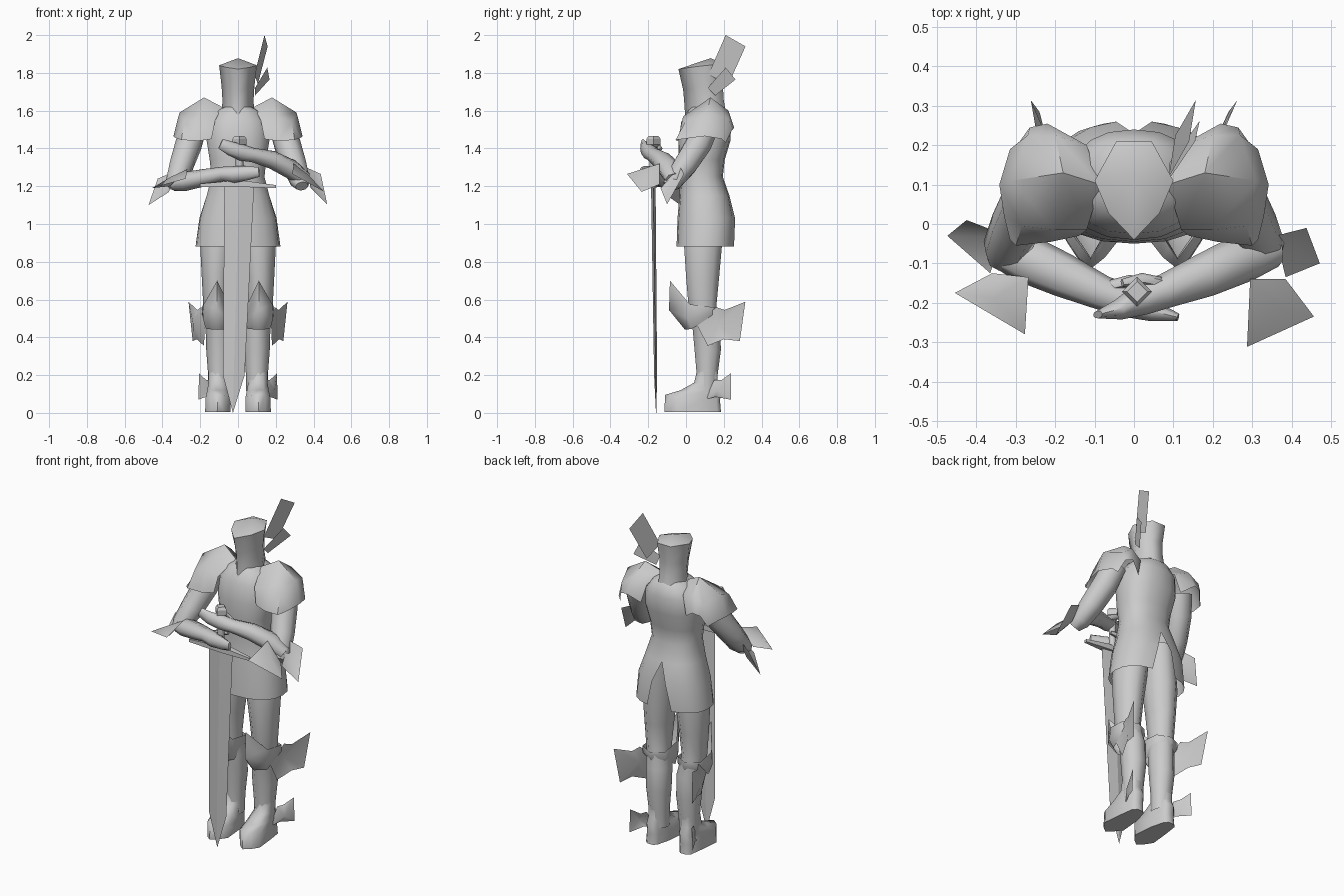
import bpy, bmesh, math
from mathutils import Vector

steel = bpy.data.materials.new("steel_grey")
steel.diffuse_color = (0.6, 0.6, 0.6, 1)


def make(name, verts, faces, angle=60):
    """Mesh object from points and faces, welded and smooth shaded."""
    mesh = bpy.data.meshes.new(name)
    mesh.from_pydata([tuple(v) for v in verts], [], faces)
    bm = bmesh.new()
    bm.from_mesh(mesh)
    bmesh.ops.remove_doubles(bm, verts=bm.verts, dist=0.0005)
    bmesh.ops.recalc_face_normals(bm, faces=bm.faces)
    bm.to_mesh(mesh)
    bm.free()
    mesh.materials.append(steel)
    ob = bpy.data.objects.new(name, mesh)
    bpy.context.collection.objects.link(ob)
    bpy.ops.object.select_all(action='DESELECT')
    ob.select_set(True)
    bpy.context.view_layer.objects.active = ob
    bpy.ops.object.shade_smooth_by_angle(angle=math.radians(angle))
    return ob


def loft(name, rings, closed=True, caps=(True, True), angle=60):
    """Skin a stack of equally long point rings."""
    n = len(rings[0])
    verts = [p for r in rings for p in r]
    faces = []
    for i in range(len(rings) - 1):
        for j in range(n if closed else n - 1):
            k = (j + 1) % n
            faces.append((i * n + j, i * n + k, (i + 1) * n + k, (i + 1) * n + j))
    if caps[0]:
        faces.append(tuple(range(n)))
    if caps[1]:
        faces.append(tuple(range((len(rings) - 1) * n, len(rings) * n)))
    return make(name, verts, faces, angle)


def ellipse(cx, rx, cy, ry, z, n=10):
    return [(cx + rx * math.cos(2 * math.pi * i / n),
             cy + ry * math.sin(2 * math.pi * i / n), z) for i in range(n)]


def limb(name, path, n=8):
    """Tube along points (x, y, z, depth radius, height radius)."""
    pts = [Vector(p[:3]) for p in path]
    rings = []
    for i, p in enumerate(path):
        d = (pts[min(i + 1, len(pts) - 1)] - pts[max(i - 1, 0)]).normalized()
        side = d.cross(Vector((0, 0, 1))).normalized()
        up = side.cross(d)
        rings.append([pts[i] + side * p[3] * math.cos(2 * math.pi * k / n)
                      + up * p[4] * math.sin(2 * math.pi * k / n) for k in range(n)])
    return loft(name, rings)


def fan(name, corners, bulge):
    """Flared plate: an outline joined to a raised middle point."""
    n = len(corners)
    c = sum((Vector(p) for p in corners), Vector()) / n + Vector(bulge)
    return make(name, list(corners) + [c], [(i, (i + 1) % n, n) for i in range(n)], 80)


def flip(pts, s):
    return [(s * p[0], p[1], p[2]) for p in pts]


# Torso and skirt: open seam at the back forms the skirt slit
body = []
for z, w, front, back, gap in [
        (0.88, 0.225, -0.05, 0.26, 0.3), (1.03, 0.205, -0.045, 0.262, 0.17),
        (1.15, 0.168, -0.035, 0.23, 0), (1.25, 0.142, -0.03, 0.195, 0),
        (1.34, 0.152, -0.04, 0.205, 0), (1.44, 0.168, -0.04, 0.235, 0),
        (1.54, 0.16, -0.025, 0.24, 0), (1.6, 0.115, 0.01, 0.22, 0), (1.62, 0.07, 0.03, 0.2, 0)]:
    ring, n = [], 18
    for i in range(n + 1):
        a = math.pi / 2 + gap + (2 * math.pi - 2 * gap) * i / n
        c, s = math.cos(a), math.sin(a)
        ring.append((w * math.copysign(abs(c) ** 0.85, c),
                     (front + back) / 2 + (back - front) / 2 * math.copysign(abs(s) ** 0.85, s), z))
    body.append(ring)
loft("torso_and_skirt", body, closed=False, caps=(False, False))

# Helmet: wedge shaped, pointed at the front, peaked on top
helm = []
for z, w, front, back in [(1.58, 0.088, -0.005, 0.21), (1.64, 0.082, -0.008, 0.2),
                          (1.72, 0.087, -0.015, 0.195), (1.83, 0.1, -0.04, 0.21)]:
    mid = front + 0.6 * (back - front)
    helm.append([(0, front, z - 0.01), (w * 0.65, front + 0.068, z), (w, mid, z + 0.01),
                 (w * 0.45, back, z + 0.015), (-w * 0.45, back, z + 0.015),
                 (-w, mid, z + 0.01), (-w * 0.65, front + 0.068, z)])
loft("helmet", helm, caps=(False, False), angle=150)
make("helmet_crown", helm[-1] + [(0, 0.13, 1.878)], [(i, (i + 1) % 7, 7) for i in range(7)])

# Plume plates
make("plume_large", [(0.14, 0.21, 2.0), (0.157, 0.315, 1.94), (0.105, 0.225, 1.74), (0.088, 0.118, 1.79)],
     [(0, 1, 2, 3)])
make("plume_small", [(0.155, 0.21, 1.828), (0.167, 0.262, 1.765), (0.09, 0.155, 1.68), (0.09, 0.115, 1.72)],
     [(0, 1, 2, 3)])

# Elbow flares, one in front of and one behind each elbow
fan("left_elbow_flare_front", [(.287, -.312, 1.265), (.457, -.235, 1.17), (.385, -.14, 1.21), (.295, -.14, 1.32)],
    (.015, -.01, .02))
fan("left_elbow_flare_back", [(.472, -.1, 1.105), (.438, -.01, 1.265), (.36, -.03, 1.3), (.385, -.135, 1.19)],
    (-.02, .01, -.02))
fan("right_elbow_flare_front", [(-.277, -.28, 1.24), (-.455, -.175, 1.19), (-.36, -.125, 1.2), (-.268, -.135, 1.29)],
    (-.015, -.01, .02))
fan("right_elbow_flare_back", [(-.474, -.03, 1.1), (-.425, .01, 1.24), (-.335, -.025, 1.28), (-.365, -.125, 1.17)],
    (.02, .01, -.02))

for s, side in ((-1, "right"), (1, "left")):
    # Shoulder guard: rows from the neck outwards, each running front to back
    rows = [
        [(.14, -.03, 1.45), (.12, -.015, 1.55), (.085, .1, 1.62), (.12, .2, 1.57), (.15, .215, 1.46)],
        [(.21, -.045, 1.44), (.2, -.015, 1.57), (.18, .13, 1.67), (.2, .225, 1.6), (.22, .255, 1.51)],
        [(.3, -.055, 1.445), (.285, -.005, 1.54), (.31, .11, 1.59), (.27, .225, 1.555), (.265, .245, 1.5)],
        [(.315, -.04, 1.45), (.33, .02, 1.455), (.342, .1, 1.465), (.315, .19, 1.45), (.29, .21, 1.43)]]
    loft(side + "_shoulder_guard", [flip(r, s) for r in rows], closed=False, caps=(False, False), angle=50)

    # Upper arm down to the elbow
    limb(side + "_upper_arm", [(s * .23, .11, 1.53, .07, .07), (s * .262, .065, 1.42, .072, .072),
                               (s * .3, -.005, 1.31, .066, .066), (s * .328, -.065, 1.23, .058, .052),
                               (s * .338, -.1, 1.2, .035, .03)])

    # Leg
    leg = [(1.12, .085, .085, .1, .1), (.88, .108, .092, .09, .105), (.72, .115, .077, .088, .092),
           (.57, .118, .066, .087, .078), (.46, .102, .07, .108, .078), (.33, .1, .068, .115, .073),
           (.2, .1, .058, .112, .058), (.1, .1, .056, .11, .056)]
    loft(side + "_leg", [ellipse(s * cx, rx, cy, ry, z) for z, cx, rx, cy, ry in leg], caps=(False, False))

    # Knee guard with a raised front point
    rows = [
        [(.192, .14, .56), (.182, .02, .575), (.11, -.085, .7), (.05, .02, .575), (.042, .14, .56), (.115, .178, .555)],
        [(.19, .14, .52), (.185, .01, .5), (.11, -.09, .545), (.045, .01, .5), (.04, .14, .52), (.115, .18, .52)],
        [(.178, .13, .5), (.172, .03, .445), (.11, -.005, .44), (.05, .03, .445), (.048, .13, .5), (.11, .172, .5)]]
    loft(side + "_knee_guard", [flip(r, s) for r in rows], caps=(False, False), angle=75)

    # Flared plates beside knee and heel
    fan(side + "_knee_flare",
        flip([(.175, .055, .47), (.18, .115, .355), (.218, .2, .39), (.24, .285, .38),
              (.262, .314, .588), (.215, .205, .545), (.195, .16, .56)], s), (-.025, -.02, 0))
    fan(side + "_heel_flare",
        flip([(.145, .1, .07), (.17, .155, .085), (.21, .237, .07), (.206, .238, .21),
              (.17, .19, .175), (.155, .15, .175)], s), (.018, -.01, -.01))

    # Pointed shoe: outlines from sole to ankle
    sole = [(.11, -.113), (.145, -.085), (.174, -.04), (.162, .08), (.15, .165), (.13, .185),
            (.09, .185), (.072, .165), (.05, .08), (.04, -.04), (.075, -.085)]
    shoe = [[(s * x, y, .006) for x, y in sole]]
    for fx, fy, cy, z, lift in [(.99, .98, .033, .065, .03), (.86, .72, .078, .12, .0),
                                (.76, .42, .105, .16, .0), (.74, .37, .112, .22, 0)]:
        shoe.append([(s * (.106 + (x - .108) * fx), cy + (y - .035) * fy,
                      z + lift * max(0, min(1, -y / .08))) for x, y in sole])
    loft(side + "_shoe", shoe, caps=(True, False), angle=75)

# Forearms with gauntlets, one above the other on the grip
limb("right_forearm", [(-.345, -.065, 1.215, .045, .04), (-.28, -.085, 1.225, .062, .05),
                       (-.18, -.13, 1.245, .056, .046), (-.08, -.175, 1.265, .044, .038),
                       (-.02, -.195, 1.262, .042, .044), (.05, -.222, 1.27, .026, .038),
                       (.112, -.237, 1.275, .01, .025)])
limb("left_forearm", [(.355, -.065, 1.235, .045, .04), (.28, -.085, 1.29, .062, .052),
                      (.18, -.13, 1.34, .056, .048), (.08, -.17, 1.365, .044, .038),
                      (.02, -.19, 1.378, .042, .044), (-.04, -.218, 1.4, .026, .038),
                      (-.092, -.23, 1.425, .01, .028)])
# Thumbs around the grip
limb("right_thumb", [(-.07, -.16, 1.275, .015, .015), (-.01, -.145, 1.295, .016, .016), (.04, -.15, 1.3, .01, .01)], 6)
limb("left_thumb", [(.07, -.15, 1.38, .015, .015), (.02, -.14, 1.4, .016, .016), (-.03, -.15, 1.42, .01, .01)], 6)

# Sword blade: flat diamond section, leaning slightly
blade = []
for z, left, right, y, t in [(1.2, -.072, .085, -.173, .012), (.2, -.08, .035, -.161, .008),
                             (0, -.027, -.027, -.158, .001)]:
    m = (left + right) / 2
    blade.append([(left, y, z), (m, y - t, z), (right, y, z), (m, y + t, z)])
loft("sword_blade", blade, caps=(True, False), angle=10)

# Crossguard, grip and pommel
guard = [[(x, -.173 - t, z - h), (x, -.173 + t, z - h), (x, -.173 + t, z + h), (x, -.173 - t, z + h)]
         for x, z, t, h in [(-.2, 1.205, .008, .008), (-.03, 1.213, .02, .016),
                            (.05, 1.211, .02, .016), (.2, 1.198, .008, .008)]]
loft("crossguard", guard, angle=20)
loft("sword_grip", [ellipse(.008, .02, -.173, .02, z, 8) for z in (1.2, 1.42)])
loft("pommel", [ellipse(.008, r, -.172, r, z, 4) for z, r in
                [(1.4, .018), (1.42, .038), (1.45, .038), (1.466, .026)]], angle=20)
